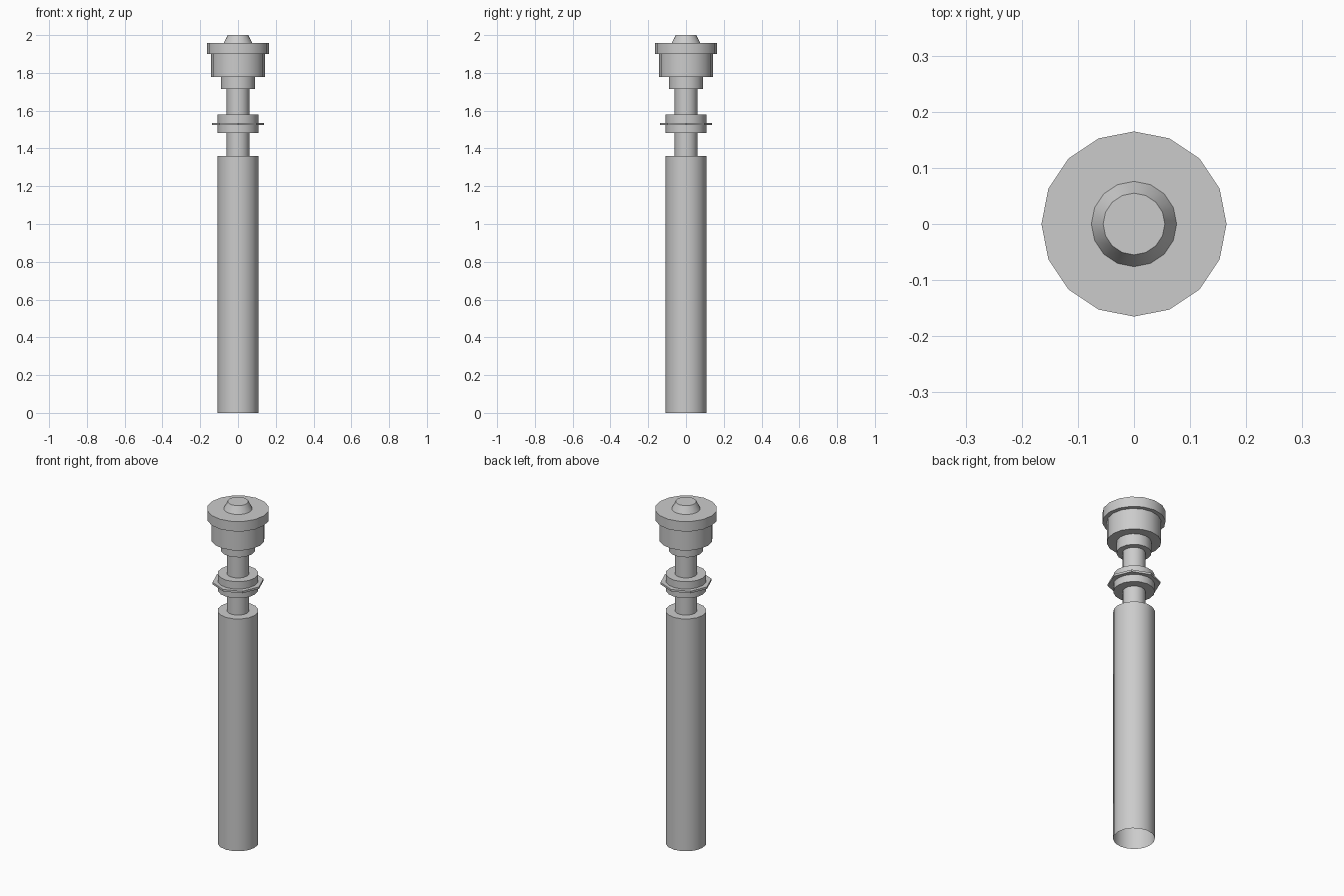
import bpy, bmesh
from math import cos, sin, tau, radians

if "Cube" in bpy.data.objects:
    bpy.data.objects.remove(bpy.data.objects["Cube"])


def turned(name, rings, sides=16, bottom=True, top=True):
    """Lathe a part from (radius, z) rings, with optional end caps."""
    bm = bmesh.new()
    loops = [[bm.verts.new((r * cos(tau * i / sides), r * sin(tau * i / sides), z))
              for i in range(sides)] for r, z in rings]
    for a, b in zip(loops, loops[1:]):
        for i in range(sides):
            j = (i + 1) % sides
            bm.faces.new((a[i], a[j], b[j], b[i]))
    if bottom:
        bm.faces.new(loops[0][::-1])
    if top:
        bm.faces.new(loops[-1])
    mesh = bpy.data.meshes.new(name)
    bm.to_mesh(mesh)
    bm.free()
    obj = bpy.data.objects.new(name, mesh)
    bpy.context.collection.objects.link(obj)
    bpy.ops.object.select_all(action='DESELECT')
    obj.select_set(True)
    bpy.context.view_layer.objects.active = obj
    bpy.ops.object.shade_smooth_by_angle(angle=radians(30))
    return obj


# Long handle tube, open at the bottom, narrowing to the neck
turned("handle_and_neck", [(0.109, 0), (0.109, 1.361), (0.06, 1.361), (0.06, 1.715)],
       bottom=False)

# Collar around the neck with a thin eight-sided flange
turned("neck_collar", [(0.108, 1.482), (0.108, 1.579)])
turned("collar_flange", [(0.137, 1.524), (0.137, 1.536)], sides=8)

# Stepped head
turned("head", [(0.091, 1.714), (0.091, 1.778), (0.142, 1.778), (0.142, 1.90),
                (0.165, 1.90), (0.165, 1.958)])

# Tapered button on top
turned("top_button", [(0.076, 1.958), (0.055, 2.0)], bottom=False)
